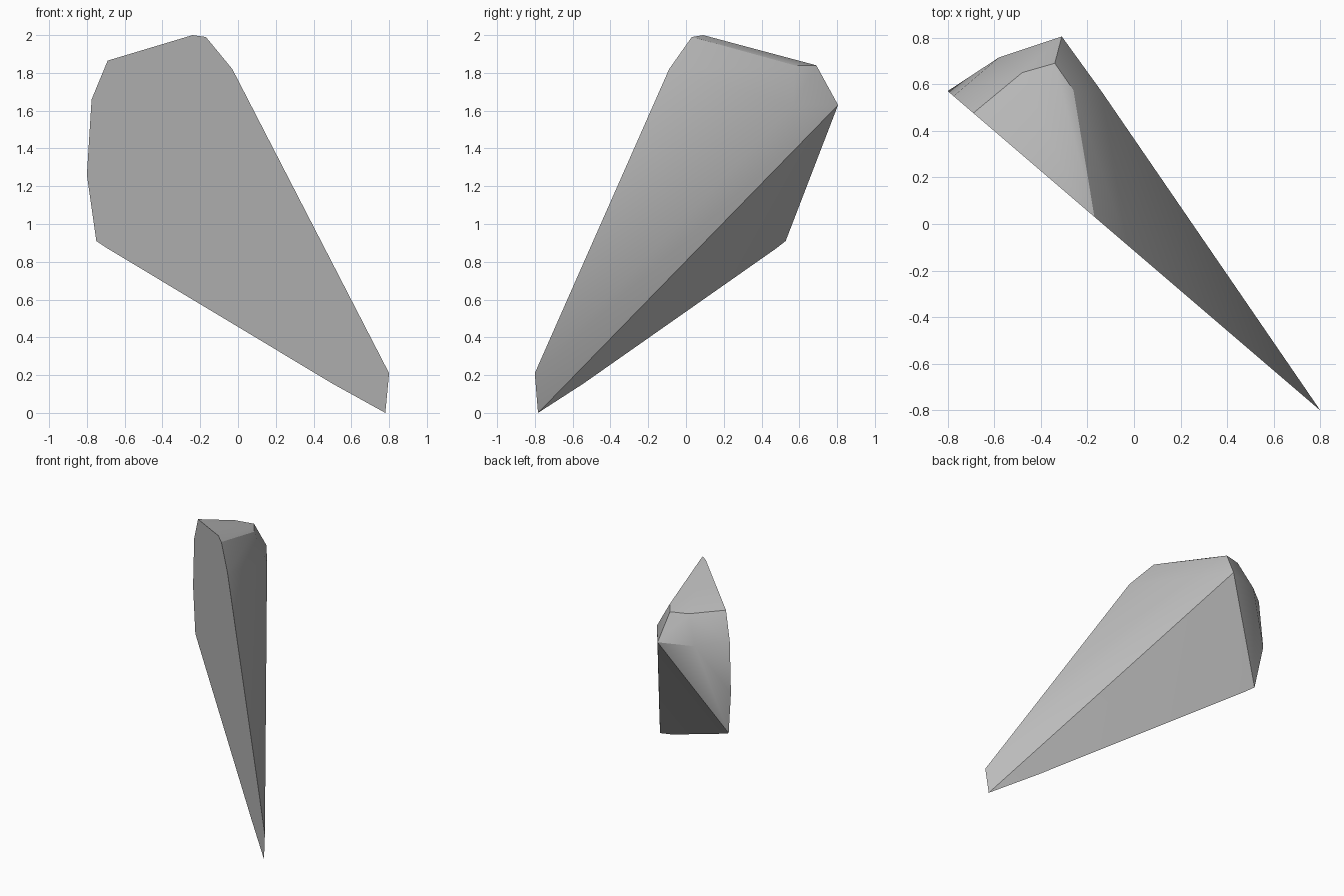
import bpy
import bmesh
import math

cube = bpy.data.objects.get("Cube")
if cube:
    bpy.data.objects.remove(cube, do_unlink=True)

# One stone grey
stone = bpy.data.materials.new("stone_grey")
stone.use_nodes = True
grey = (0.5, 0.5, 0.5, 1.0)
stone.diffuse_color = grey
bsdf = stone.node_tree.nodes["Principled BSDF"]
bsdf.inputs["Base Color"].default_value = grey
bsdf.inputs["Roughness"].default_value = 0.9

# Outline (x, z) of the flat vertical cleavage face
outline = [(-0.24, 2.0), (-0.17, 1.99), (-0.03, 1.82), (0.80, 0.21),
           (0.78, 0.0), (0.50, 0.155), (-0.69, 0.87), (-0.75, 0.91),
           (-0.80, 1.26), (-0.775, 1.66), (-0.69, 1.865)]


def cleavage_y(x):
    """Depth of the flat face at a given x."""
    return -0.115 - 0.857 * x


# Corners of the thick chipped end behind the flat face
back_corners = [(-0.31, 0.805, 1.63), (-0.14, 0.57, 1.63), (-0.58, 0.715, 1.635),
                (-0.34, 0.69, 1.84), (-0.26, 0.575, 1.84), (-0.48, 0.65, 1.846)]

# Shard body: convex hull, with coplanar triangles merged into clean facets
bm = bmesh.new()
for x, z in outline:
    bm.verts.new((x, cleavage_y(x), z))
for corner in back_corners:
    bm.verts.new(corner)
bmesh.ops.convex_hull(bm, input=bm.verts[:])
bmesh.ops.dissolve_limit(bm, angle_limit=math.radians(1.0),
                         verts=bm.verts[:], edges=bm.edges[:])
bmesh.ops.recalc_face_normals(bm, faces=bm.faces[:])

mesh = bpy.data.meshes.new("rock_shard")
bm.to_mesh(mesh)
bm.free()
mesh.materials.append(stone)
shard = bpy.data.objects.new("rock_shard", mesh)
bpy.context.collection.objects.link(shard)

# Soft shading across shallow facets, sharp main ridges
bpy.ops.object.select_all(action="DESELECT")
shard.select_set(True)
bpy.context.view_layer.objects.active = shard
bpy.ops.object.shade_smooth_by_angle(angle=math.radians(30))
